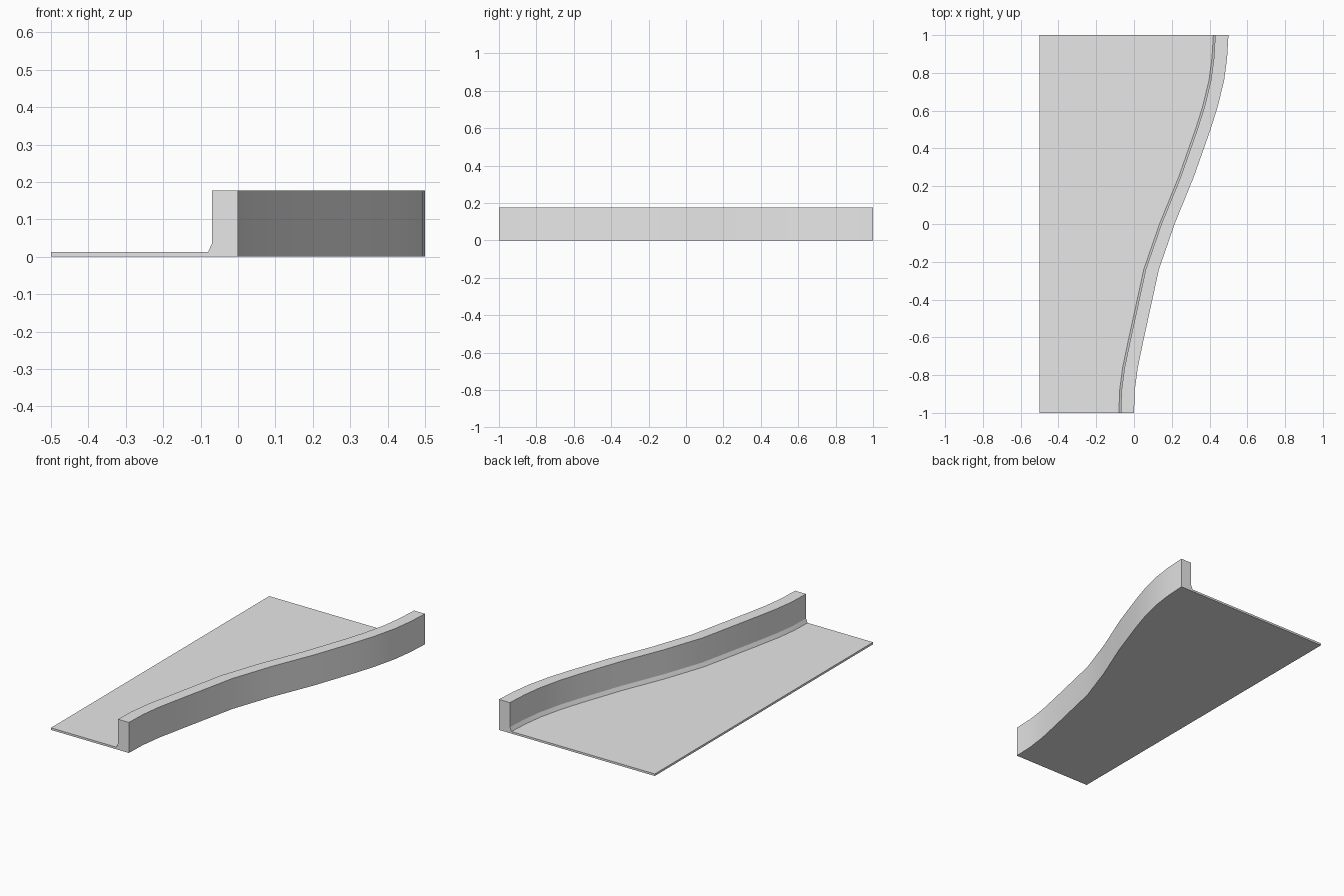
import bpy, bmesh, math

cube = bpy.data.objects.get("Cube")
if cube:
    bpy.data.objects.remove(cube, do_unlink=True)

# Single grey material
grey = bpy.data.materials.new("light_grey")
grey.use_nodes = True
color = (0.8, 0.8, 0.8, 1)
grey.diffuse_color = color
grey.node_tree.nodes["Principled BSDF"].inputs["Base Color"].default_value = color

# Outer line of the kerb, as (y, x) stations along the S-bend
path = [(-1, 0), (-0.88, 0.004), (-0.76, 0.02), (-0.62, 0.049), (-0.24, 0.132),
        (0, 0.215), (0.25, 0.317), (0.5, 0.405), (0.62, 0.443), (0.76, 0.477),
        (0.88, 0.493), (1, 0.5)]

LEFT_EDGE, SLAB, HEIGHT = -0.5, 0.012, 0.177
WALL, CHAMFER, CHAMFER_TOP = 0.07, 0.08, 0.035


def section(x):
    """Slab, chamfered foot and kerb wall, ending at the outer line x."""
    return [(LEFT_EDGE, 0), (x, 0), (x, HEIGHT), (x - WALL, HEIGHT),
            (x - WALL, CHAMFER_TOP), (x - CHAMFER, SLAB), (LEFT_EDGE, SLAB)]


# Loft the cross-section along the bend
bm = bmesh.new()
rings = [[bm.verts.new((px, y, pz)) for px, pz in section(x)] for y, x in path]
for a, b in zip(rings, rings[1:]):
    for i in range(len(a)):
        j = (i + 1) % len(a)
        bm.faces.new((a[i], a[j], b[j], b[i]))

# End caps
bm.faces.new(rings[0])
bm.faces.new(rings[-1][::-1])
bmesh.ops.recalc_face_normals(bm, faces=bm.faces)

mesh = bpy.data.meshes.new("curved_kerb_slab")
bm.to_mesh(mesh)
bm.free()
mesh.materials.append(grey)
slab = bpy.data.objects.new("curved_kerb_slab", mesh)
bpy.context.collection.objects.link(slab)

# Smooth bend with crisp profile edges
bpy.ops.object.select_all(action='DESELECT')
slab.select_set(True)
bpy.context.view_layer.objects.active = slab
bpy.ops.object.shade_smooth_by_angle(angle=math.radians(20))
